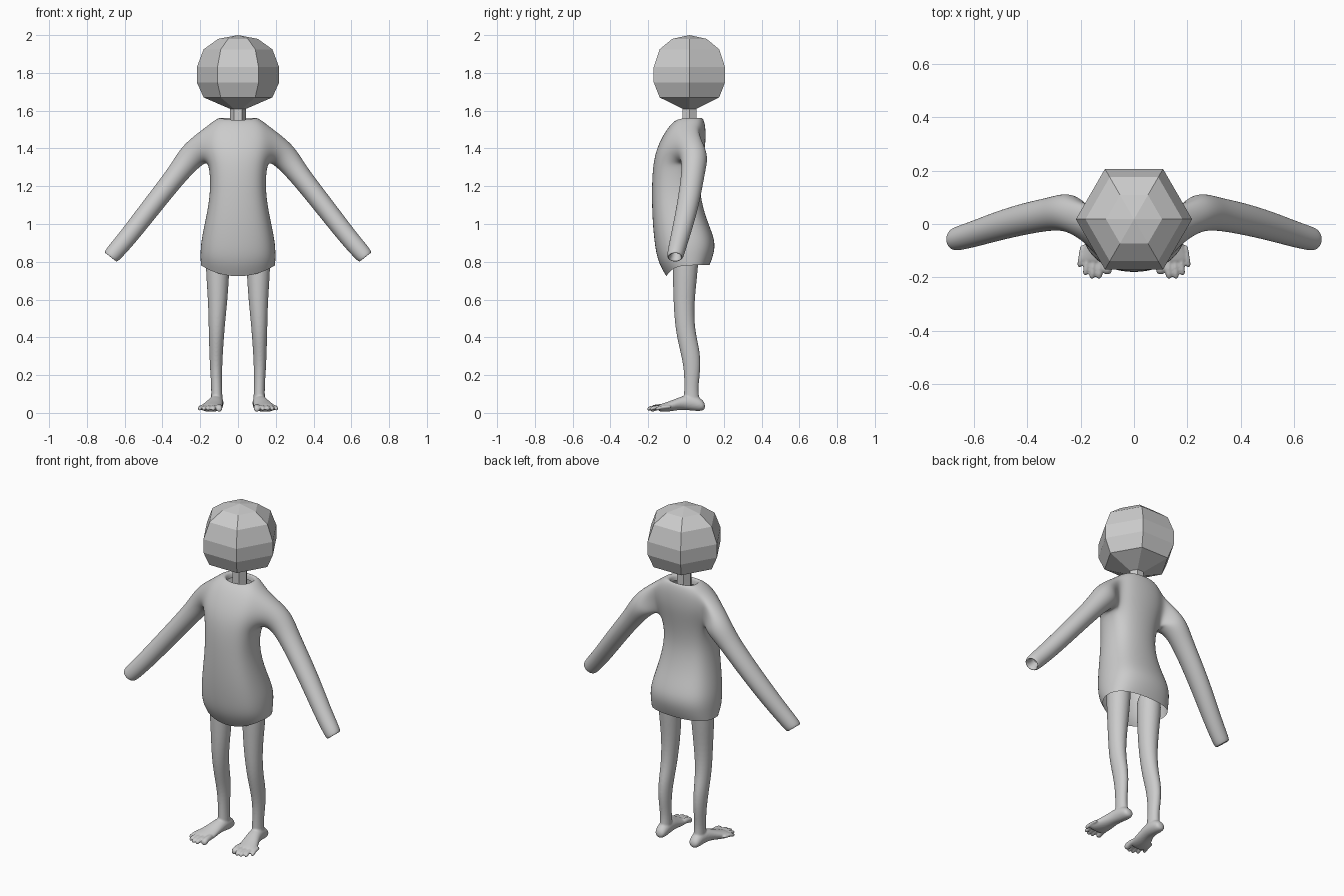
import bpy, bmesh
from math import cos, sin, radians, pi
from mathutils import Vector

if "Cube" in bpy.data.objects:
    bpy.data.objects.remove(bpy.data.objects["Cube"])

def finish(bm, name, smooth=True):
    bmesh.ops.remove_doubles(bm, verts=bm.verts, dist=0.0005)
    bmesh.ops.recalc_face_normals(bm, faces=bm.faces)
    for f in bm.faces:
        f.smooth = smooth
    me = bpy.data.meshes.new(name)
    bm.to_mesh(me)
    bm.free()
    ob = bpy.data.objects.new(name, me)
    bpy.context.collection.objects.link(ob)
    return ob

def ring(bm, c, u, v, angles):
    return [bm.verts.new(Vector(c) + Vector(u) * cos(radians(a)) + Vector(v) * sin(radians(a)))
            for a in angles]

def bridge(bm, a, b):
    n = len(a)
    for i in range(n):
        j = (i + 1) % n
        bm.faces.new((a[i], a[j], b[j], b[i]))

def tube(bm, sections, n=8):
    """Closed loft through (centre, u, v) cross-sections."""
    rows = [ring(bm, c, u, v, [360 * i / n for i in range(n)]) for c, u, v in sections]
    for a, b in zip(rows, rows[1:]):
        bridge(bm, a, b)
    bm.faces.new(rows[0])
    bm.faces.new(rows[-1])

def mirror(ob):
    m = ob.modifiers.new("Mirror", 'MIRROR')
    m.use_clip = True

def subsurf(ob, level):
    m = ob.modifiers.new("Subdivision", 'SUBSURF')
    m.levels = m.render_levels = level

# Head and neck: six-sided faceted profile
bm = bmesh.new()
profile = [(.043, 1.50), (.043, 1.61), (.182, 1.67), (.218, 1.75), (.218, 1.83),
           (.182, 1.925), (.105, 1.98), (.0001, 2.0)]
tube(bm, [((0, .018, z), (r, 0, 0), (0, r, 0)) for r, z in profile], 6)
finish(bm, "head_and_neck", False)

# Long-sleeved tunic: half torso rings (z, half width, front y, back y, front dip)
levels = [(.782, .195, -.105, .125, .066), (.83, .198, -.150, .145, .035),
          (.91, .195, -.168, .160, .01), (1.03, .168, -.179, .105, 0),
          (1.18, .142, -.182, .068, 0), (1.32, .152, -.176, .085, 0),
          (1.42, .180, -.150, .105, 0), (1.515, .165, -.095, .105, .0),
          (1.565, .105, -.050, .090, .01), (1.56, .078, -.036, .075, .015),
          (1.53, .072, -.032, .070, .015)]
bm = bmesh.new()
rows = []
for z, w, yf, yb, dip in levels:
    row = []
    for a in range(-90, 91, 30):
        c, s = max(0, cos(radians(a))), sin(radians(a))
        c = 0 if abs(a) == 90 else c ** .75
        y = abs(s) ** .8 * (1 if s > 0 else -1) * 1.03
        row.append(bm.verts.new((w * 1.04 * c, (yf + yb) / 2 + y * (yb - yf) / 2,
                                 z - dip * max(0, -s) ** 3)))
    rows.append(row)
for r in range(len(rows) - 1):
    for i in range(6):
        if r in (5, 6) and i in (2, 3):
            continue  # armhole
        bm.faces.new((rows[r][i], rows[r][i + 1], rows[r + 1][i + 1], rows[r + 1][i]))

# Sleeve grown from the armhole (x, y, z, in-plane radius, depth radius)
lo, mid, hi = rows[5], rows[6], rows[7]
last = [hi[2], hi[3], hi[4], mid[4], lo[4], lo[3], lo[2], mid[2]]
sleeve = [(.235, .048, 1.375, .075, .075), (.305, .040, 1.285, .058, .062),
          (.40, .022, 1.165, .054, .060), (.50, -.004, 1.037, .052, .056),
          (.59, -.034, .922, .049, .050), (.655, -.053, .848, .047, .046),
          (.677, -.058, .822, .042, .042), (.673, -.057, .825, .027, .027),
          (.64, -.050, .866, .025, .025)]
for x, y, z, rn, ry in sleeve:
    k = 1.1
    nxt = ring(bm, (x, y, z), (0, ry * k, 0), (.787 * rn * k, 0, .617 * rn * k),
               [135 - 45 * i for i in range(8)])
    bridge(bm, last, nxt)
    last = nxt
tunic = finish(bm, "tunic")
mirror(tunic)
subsurf(tunic, 3)

# Leg: (z, centre x, radius x, centre y, radius y)
leg = [(.92, .106, .066, .0, .072), (.77, .108, .064, -.003, .068), (.60, .107, .052, -.011, .056),
       (.48, .112, .044, -.008, .052), (.40, .114, .040, .004, .052), (.32, .116, .036, .023, .052),
       (.23, .116, .032, .034, .044), (.13, .113, .028, .027, .036), (.07, .112, .031, .03, .042),
       (.04, .112, .03, .03, .042)]
# Foot: (y, centre x, radius x, bottom z, top z)
foot = [(.102, .112, .022, .018, .05), (.078, .112, .034, .008, .08), (.03, .113, .037, .012, .10),
        (-.025, .120, .041, .018, .088), (-.08, .135, .053, .008, .064),
        (-.125, .146, .061, .004, .05), (-.152, .147, .052, .010, .04)]
# Toes: (x, tip y, radius)
toes = [(.100, -.186, .017), (.131, -.203, .0115), (.157, -.203, .011),
        (.182, -.190, .0105), (.204, -.160, .010)]
k = 1.1
bm = bmesh.new()
tube(bm, [((x, y, z), (rx * k, 0, 0), (0, ry * k, 0)) for z, x, rx, y, ry in leg])
tube(bm, [((x, y, (b + t) / 2), (rx * k, 0, 0), (0, 0, (t - b) / 2 * k)) for y, x, rx, b, t in foot])
for x, tip, r in toes:
    path = [(tip + .085, .95, .032), (tip + .04, .9, .032), (tip + .016, 1.1, .025),
            (tip + .003, .95, .021), (tip - .003, .5, .020)]
    tube(bm, [((x - .12 * (y - tip) * (x - .1) / .1, y, z), (r * s * k, 0, 0), (0, 0, r * s * k))
              for y, s, z in path])
legs = finish(bm, "legs_and_feet")
subsurf(legs, 2)
m = legs.modifiers.new("Blend", 'REMESH')
m.mode = 'VOXEL'
m.voxel_size = .005
m.use_smooth_shade = True
m = legs.modifiers.new("Soften", 'SMOOTH')
m.factor = .5
m.iterations = 4
mirror(legs)
